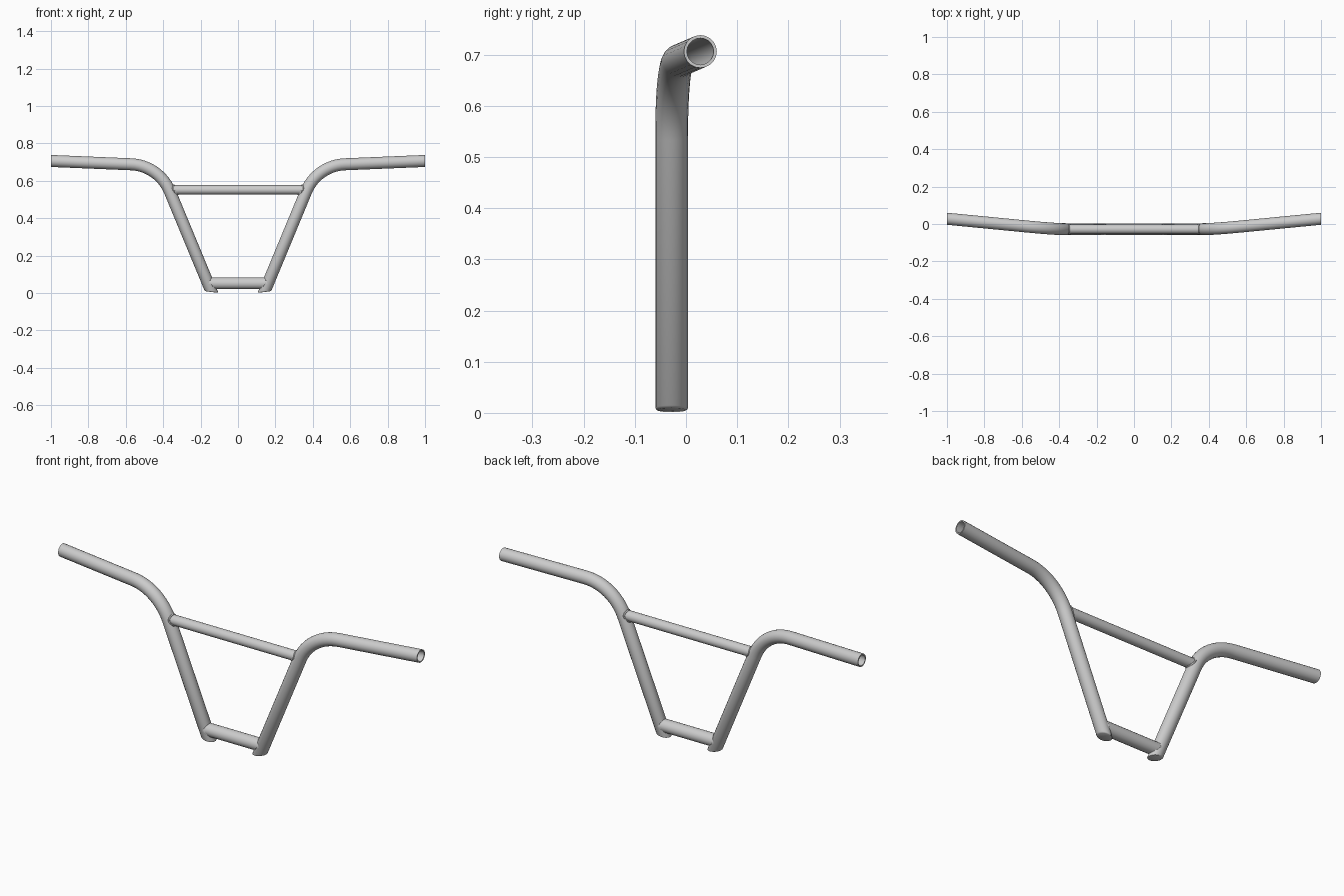
import bpy, bmesh, math
from mathutils import Vector as V

if "Cube" in bpy.data.objects:
    bpy.data.objects.remove(bpy.data.objects["Cube"])

Y0 = -0.028          # depth of the frame plane
R = 0.032            # main tube radius
SIDES = 20


def leg_x(z):
    """x of the right leg's axis at height z"""
    return 0.143 + 0.415 * (z - 0.01)


LEG_DIR = V((0.415, 0, 1)).normalized()
LEG_NRM = V((LEG_DIR.z, 0, -LEG_DIR.x))


def finish(name, bm, mirror=False):
    bmesh.ops.recalc_face_normals(bm, faces=bm.faces)
    me = bpy.data.meshes.new(name)
    bm.to_mesh(me)
    bm.free()
    ob = bpy.data.objects.new(name, me)
    bpy.context.collection.objects.link(ob)
    bpy.ops.object.select_all(action='DESELECT')
    ob.select_set(True)
    bpy.context.view_layer.objects.active = ob
    bpy.ops.object.shade_smooth_by_angle(angle=math.radians(35))
    if mirror:
        m = ob.modifiers.new("mirror", 'MIRROR')
        m.use_mirror_merge = False
    return ob


def sweep(bm, rings, sides=SIDES):
    """rings: (centre, tangent, cutting-plane normal, radius); capped at both ends"""
    loops = []
    for c, t, n, r in rings:
        u = t.cross(V((0, 1, 0))).normalized()
        w = u.cross(t).normalized()
        loop = []
        for i in range(sides):
            a = 2 * math.pi * i / sides
            o = (u * math.cos(a) + w * math.sin(a)) * r
            o -= t * (o.dot(n) / t.dot(n))      # slide onto the cutting plane
            loop.append(bm.verts.new(c + o))
        loops.append(loop)
    for a, b in zip(loops, loops[1:]):
        for i in range(sides):
            j = (i + 1) % sides
            bm.faces.new((a[i], a[j], b[j], b[i]))
    bm.faces.new(loops[0])
    bm.faces.new(loops[-1])


# bent side tube: leg, bend and hollow grip end
foot = V((leg_x(0.0055), Y0, 0.0055))
corner = V((leg_x(0.682), Y0, 0.682))
tip = V((1.0, 0.028, 0.706))
grip_dir = (tip - corner).normalized()
half = LEG_DIR.angle(grip_dir) / 2
tan_len = 0.15
bend_r = tan_len / math.tan(half)
start = corner - LEG_DIR * tan_len
side = (grip_dir - LEG_DIR * grip_dir.dot(LEG_DIR)).normalized()

bend = []
for i in range(13):
    a = 2 * half * i / 12
    p = start + LEG_DIR * bend_r * math.sin(a) + side * bend_r * (1 - math.cos(a))
    t = LEG_DIR * math.cos(a) + side * math.sin(a)
    bend.append((p, t))

cut = V((-0.126, 0, 0.99)).normalized()
rings = [(foot, LEG_DIR, cut, R - 0.004),
         (foot + LEG_DIR * 0.0015, LEG_DIR, cut, R - 0.0015),
         (foot + LEG_DIR * 0.005, LEG_DIR, cut, R)]
rings += [(p, t, t, R) for p, t in bend]
ex = V((1, 0, 0))
rings += [(tip, grip_dir, ex, R), (tip, grip_dir, ex, 0.026)]
rings += [(p, t, t, 0.026) for p, t in reversed(bend)]     # inside wall
bm = bmesh.new()
sweep(bm, rings)
finish("side_tubes", bm, mirror=True)

# straight bars between the legs
def cross_tube(name, z, r):
    x = leg_x(z)
    bm = bmesh.new()
    mirrored = V((-LEG_NRM.x, 0, LEG_NRM.z))
    sweep(bm, [(V((-x, Y0, z)), ex, mirrored, r), (V((x, Y0, z)), ex, LEG_NRM, r)])
    finish(name, bm)


# weld bead following the joint between a bar and a leg
def weld(name, z, r, bead):
    n, k = 32, 6
    pts = []
    for i in range(n):
        a = 2 * math.pi * i / n
        dy, zz = r * math.cos(a), z + r * math.sin(a)
        gap = math.sqrt(max((R * 0.99) ** 2 - dy * dy, 0)) / LEG_DIR.z
        pts.append(V((leg_x(zz) - gap, Y0 + dy, zz)))
    bm = bmesh.new()
    loops = []
    for i, p in enumerate(pts):
        t = (pts((i + 1) % n) if callable(pts) else pts[(i + 1) % n]) - pts[i - 1]
        u = t.cross(ex).normalized()
        w = t.cross(u).normalized()
        loops.append([bm.verts.new(p + (u * math.cos(b) + w * math.sin(b)) * bead)
                      for b in (2 * math.pi * j / k for j in range(k))])
    for i in range(n):
        a, b = loops[i], loops[(i + 1) % n]
        for j in range(k):
            m = (j + 1) % k
            bm.faces.new((a[j], a[m], b[m], b[j]))
    finish(name, bm, mirror=True)


cross_tube("upper_crossbar", 0.552, 0.025)
cross_tube("lower_clamp_bar", 0.052, 0.0315)
weld("upper_welds", 0.552, 0.0245, 0.005)
weld("lower_welds", 0.052, 0.029, 0.003)
